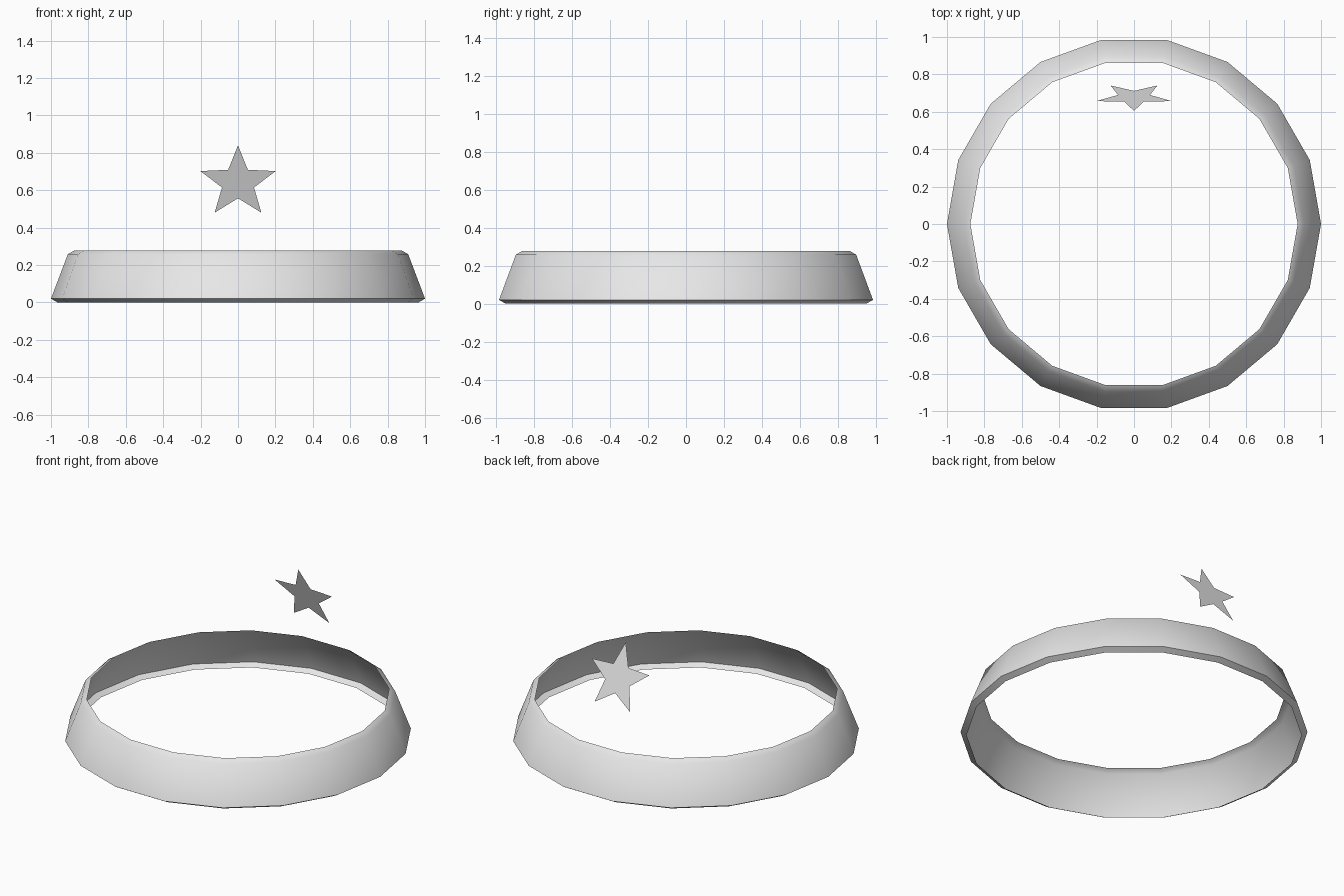
import bpy, bmesh
from math import sin, cos, pi, atan, radians
from mathutils import Matrix, Vector

cube = bpy.data.objects.get("Cube")
if cube:
    bpy.data.objects.remove(cube, do_unlink=True)

grey = bpy.data.materials.new("light_grey")
grey.use_nodes = True
grey.diffuse_color = (0.8, 0.8, 0.8, 1)
grey.node_tree.nodes["Principled BSDF"].inputs["Base Color"].default_value = (0.8, 0.8, 0.8, 1)


def add_object(name, bm):
    mesh = bpy.data.meshes.new(name)
    bm.to_mesh(mesh)
    bm.free()
    mesh.materials.append(grey)
    obj = bpy.data.objects.new(name, mesh)
    bpy.context.collection.objects.link(obj)
    return obj


# Tapered open band: a thin profile turned around z, with lips at both rims
SIDES = 18
profile = [(0.965, 0), (1, 0.02), (0.91, 0.258), (0.875, 0.278)]
bm = bmesh.new()
rings = [[bm.verts.new((r * cos(2 * pi * k / SIDES), r * sin(2 * pi * k / SIDES), z))
          for k in range(SIDES)] for r, z in profile]
for low, high in zip(rings, rings[1:]):
    for k in range(SIDES):
        n = (k + 1) % SIDES
        bm.faces.new((low[k], low[n], high[n], high[k]))
band = add_object("band", bm)
bpy.ops.object.select_all(action="DESELECT")
band.select_set(True)
bpy.context.view_layer.objects.active = band
bpy.ops.object.shade_smooth_by_angle(angle=radians(60))

# Flat five-pointed star floating above the back, leaning with the band's slope
bm = bmesh.new()
points = []
for k in range(10):
    r = 0.2125 if k % 2 == 0 else 0.09
    points.append(bm.verts.new((r * sin(k * pi / 5), 0, r * cos(k * pi / 5))))
face = bm.faces.new(points)
bm.normal_update()
if face.normal.y < 0:
    face.normal_flip()
lean = Matrix.Rotation(atan(0.375), 4, "X")
bmesh.ops.transform(bm, matrix=Matrix.Translation(Vector((0, 0.68, 0.641))) @ lean, verts=bm.verts)
add_object("star", bm)
